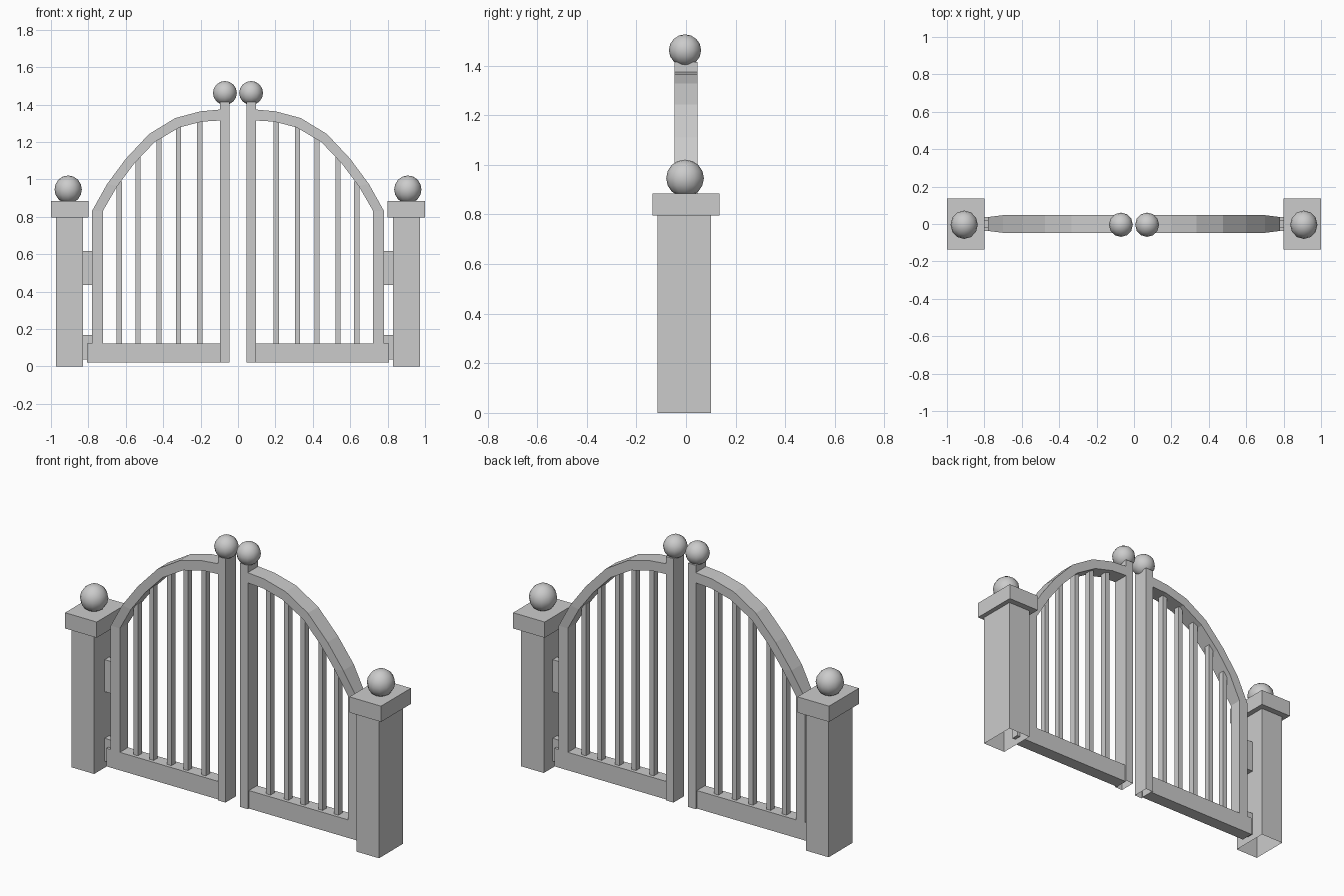
import bpy, bmesh
from mathutils import Matrix, Vector

if "Cube" in bpy.data.objects:
    bpy.data.objects.remove(bpy.data.objects["Cube"])

# Everything is modelled on the left (-x) side and mirrored across x = 0


def finish(name, bm, smooth=False):
    bmesh.ops.recalc_face_normals(bm, faces=bm.faces[:])
    me = bpy.data.meshes.new(name)
    bm.to_mesh(me)
    bm.free()
    if smooth:
        for p in me.polygons:
            p.use_smooth = True
    ob = bpy.data.objects.new(name, me)
    bpy.context.collection.objects.link(ob)
    mod = ob.modifiers.new("mirror", 'MIRROR')
    mod.use_axis[0] = True
    mod.use_clip = False
    mod.use_mirror_merge = False
    return ob


def box(name, x, y, z, open_bottom=False):
    bm = bmesh.new()
    bmesh.ops.create_cube(bm, size=1)
    for v in bm.verts:
        v.co = Vector([(r[0] + r[1]) / 2 + c * (r[1] - r[0])
                       for c, r in zip(v.co, (x, y, z))])
    if open_bottom:
        bm.normal_update()
        bmesh.ops.delete(bm, geom=[f for f in bm.faces if f.normal.z < -0.9],
                         context='FACES_ONLY')
    return finish(name, bm)


def ball(name, centre, radii):
    m = Matrix.Translation(centre) @ Matrix.Diagonal((*radii, 1))
    bm = bmesh.new()
    bmesh.ops.create_uvsphere(bm, u_segments=12, v_segments=8, radius=1, matrix=m)
    return finish(name, bm, smooth=True)


# Stone pillars with caps and balls
box("pillar", (-0.973, -0.83), (-0.115, 0.1), (0, 0.8), open_bottom=True)
box("pillar_cap", (-1.0, -0.8), (-0.135, 0.135), (0.795, 0.885))
ball("pillar_ball", (-0.908, -0.004, 0.946), (0.073, 0.076, 0.075))

# Hinges between pillar and gate
box("upper_hinge", (-0.85, -0.77), (-0.02, 0.02), (0.435, 0.618))
box("lower_hinge", (-0.85, -0.77), (-0.02, 0.02), (0.037, 0.168))

# Meeting stile with ball, and bottom rail
box("centre_stile", (-0.095, -0.046), (-0.047, 0.047), (0.02, 1.415), open_bottom=True)
ball("gate_ball", (-0.07, -0.004, 1.462), (0.064, 0.065, 0.064))
box("bottom_rail", (-0.808, -0.09), (-0.037, 0.037), (0.02, 0.123))

# Hinge stile sweeping into the arched top rail: (outer x, z, inner x, z, half depth)
path = [(-0.78, 0.11, -0.722, 0.11, 0.037),
        (-0.78, 0.832, -0.722, 0.832, 0.037),
        (-0.70, 0.975, -0.645, 0.965, 0.047),
        (-0.60, 1.11, -0.555, 1.085, 0.047),
        (-0.475, 1.243, -0.445, 1.2, 0.047),
        (-0.335, 1.328, -0.313, 1.278, 0.047),
        (-0.2, 1.364, -0.193, 1.309, 0.047),
        (-0.09, 1.374, -0.09, 1.315, 0.047)]
bm = bmesh.new()
rings = [[bm.verts.new(c) for c in ((ox, -d, oz), (ox, d, oz), (ix, d, iz), (ix, -d, iz))]
         for ox, oz, ix, iz, d in path]
for a, b in zip(rings, rings[1:]):
    for i in range(4):
        j = (i + 1) % 4
        bm.faces.new((a[i], a[j], b[j], b[i]))
bm.faces.new(rings[0])
bm.faces.new(rings[-1])
finish("arched_frame", bm)

# Upright bars, reaching into the arch
for n, (x, top) in enumerate(((-0.635, 0.99), (-0.535, 1.12), (-0.423, 1.23),
                              (-0.318, 1.29), (-0.205, 1.32))):
    box(f"bar_{n + 1}", (x - 0.014, x + 0.014), (-0.018, 0.018), (0.115, top))
